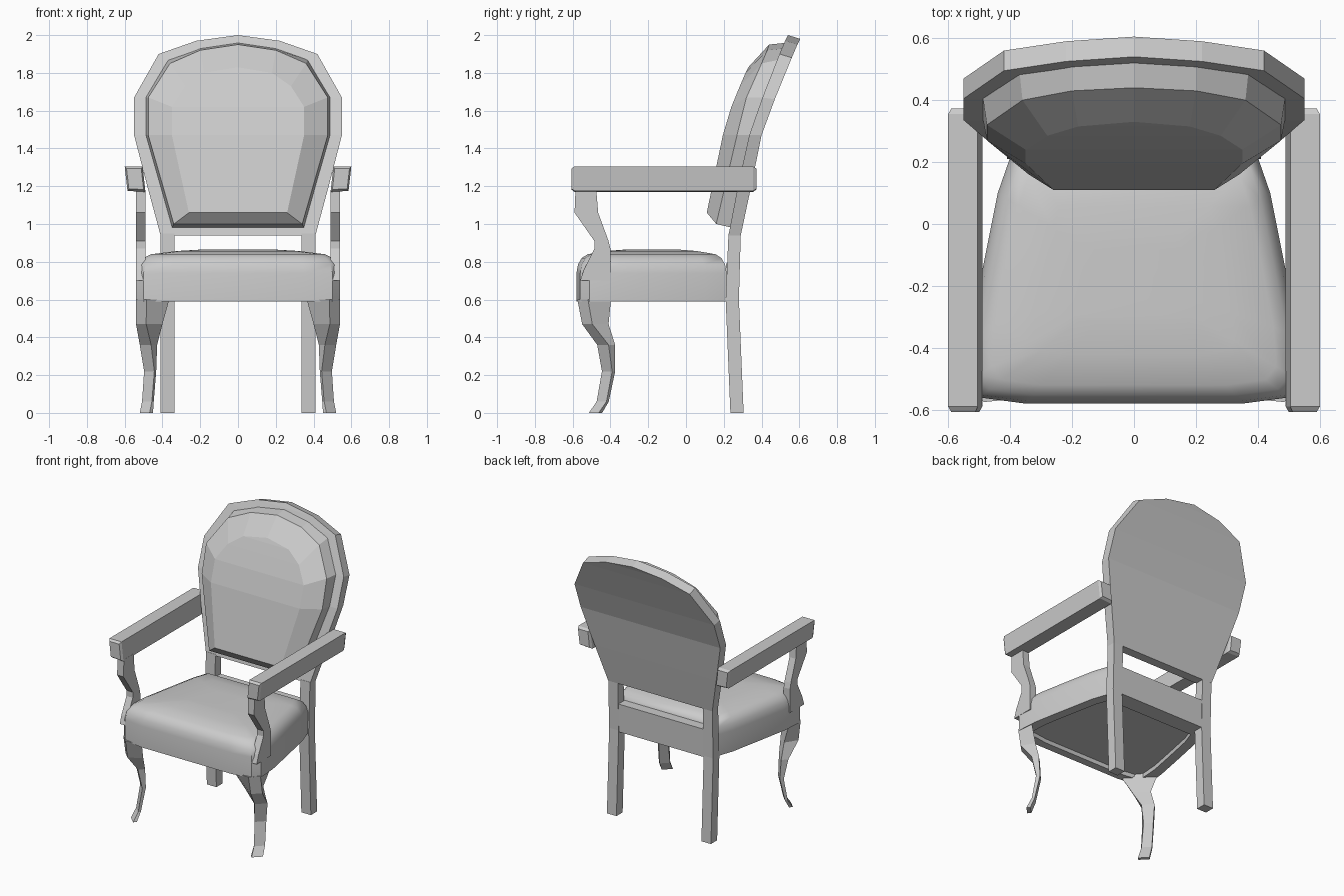
import bpy, bmesh

if "Cube" in bpy.data.objects:
    bpy.data.objects.remove(bpy.data.objects["Cube"])

def loft(name, rings, mirror=False, smooth=False):
    """Skin closed rings of points; ends are capped with strips of quads."""
    bm = bmesh.new()
    vs = [[bm.verts.new(p) for p in r] for r in rings]
    n = len(rings[0])
    for a, b in zip(vs, vs[1:]):
        for i in range(n):
            j = (i + 1) % n
            bm.faces.new((a[i], a[j], b[j], b[i]))
    for r in (vs[0], vs[-1]):
        for i in range(n // 2 - 1):
            bm.faces.new((r[i], r[i + 1], r[n - 2 - i], r[n - 1 - i]))
    bmesh.ops.remove_doubles(bm, verts=bm.verts, dist=0.0005)
    bmesh.ops.recalc_face_normals(bm, faces=bm.faces)
    me = bpy.data.meshes.new(name)
    bm.to_mesh(me)
    bm.free()
    ob = bpy.data.objects.new(name, me)
    bpy.context.collection.objects.link(ob)
    if mirror:
        ob.modifiers.new("Mirror", 'MIRROR')
    if smooth:
        bpy.context.view_layer.objects.active = ob
        ob.select_set(True)
        bpy.ops.object.shade_smooth_by_angle(angle=0.7)
        ob.select_set(False)
    return ob

def both(half):
    """Complete a half outline with its x-mirrored points."""
    return half + [(-p[0],) + tuple(p[1:]) for p in reversed(half)]

def rect(x0, x1, y0, y1, z):
    return [(x0, y0, z), (x1, y0, z), (x1, y1, z), (x0, y1, z)]

# Back panel: half width, front y, back y, z, drop of the rear edge
panel = [(.41, .225, .29, .94, 0), (.48, .275, .345, 1.2, 0), (.55, .335, .40, 1.47, 0),
         (.55, .405, .47, 1.67, .01), (.42, .495, .56, 1.90, .02),
         (.22, .525, .59, 1.97, .02), (0, .54, .605, 2.0, .02)]
loft("back_panel", [[(-w, f, z), (w, f, z), (w, b, z - d), (-w, b, z - d)]
                    for w, f, b, z, d in panel])

# Back cushion: base, shoulder and front outlines
base = [(.35, .245, .98), (.49, .35, 1.47), (.49, .42, 1.67),
        (.37, .495, 1.87), (.20, .52, 1.93), (0, .535, 1.96)]
shoulder = [(.34, .16, 1.0), (.475, .27, 1.47), (.475, .32, 1.67),
            (.36, .40, 1.85), (.20, .43, 1.92), (0, .44, 1.95)]
face = [(.26, .11, 1.06), (.35, .195, 1.47), (.35, .24, 1.62),
        (.28, .285, 1.73), (.18, .315, 1.80), (0, .33, 1.83)]
loft("back_cushion", [both(r) for r in (base, shoulder, face)])

# Back legs and the rail between them
loft("back_leg", [rect(.335, .41, .235, .305, 0), rect(.335, .41, .21, .28, .6),
                  rect(.335, .41, .225, .29, .95)], mirror=True)
loft("back_rail", [rect(-.34, .34, .205, .278, .59), rect(-.34, .34, .212, .282, .79)])

# Seat: one outline scaled through levels, with a recessed underside
outline = [(.35, -.58), (.50, -.56), (.54, -.51), (.53, -.36),
           (.49, -.15), (.44, .10), (.40, .215)]
levels = [(.62, .86), (.59, .86), (.59, 1), (.74, 1), (.785, .98),
          (.82, .93), (.84, .85), (.857, .6), (.865, .35)]
loft("seat", [both([(x * s, -.18 + (y + .18) * s, z) for x, y in outline])
              for z, s in levels], smooth=True)

# Front legs: diagonal sections (z, outer centre, half span, inner centre, half span)
leg = [(.60, .513, -.547, .028, .447, -.480, .083),
       (.47, .513, -.523, .027, .443, -.453, .043),
       (.36, .490, -.440, .030, .458, -.405, .030),
       (.22, .470, -.418, .027, .455, -.397, .022),
       (.06, .482, -.447, .026, .470, -.433, .024),
       (0, .494, -.488, .026, .476, -.470, .026)]
loft("front_leg", [[(ox - a, oy - a, z), (ox + a, oy + a, z), (ix + b, iy + b, z), (ix - b, iy - b, z)]
                   for z, ox, oy, a, ix, iy, b in leg], mirror=True)

# Curved arm posts
post = [(.70, -.56, -.40), (.76, -.54, -.40), (.87, -.485, -.40), (.91, -.485, -.41),
        (1.06, -.59, -.465), (1.18, -.585, -.475)]
loft("arm_post", [rect(.49, .54, a, b, z) for z, a, b in post], mirror=True)

# Arm rests: leaning section with chamfered ends
section = [(.49, 1.17), (.585, 1.175), (.60, 1.305), (.505, 1.305)]
cx, cz = .545, 1.239
loft("arm_rest", [[(cx + (x - cx) * s, y, cz + (z - cz) * s) for x, z in section]
                  for y, s in ((-.607, .82), (-.59, 1), (.355, 1), (.373, .82))], mirror=True)
